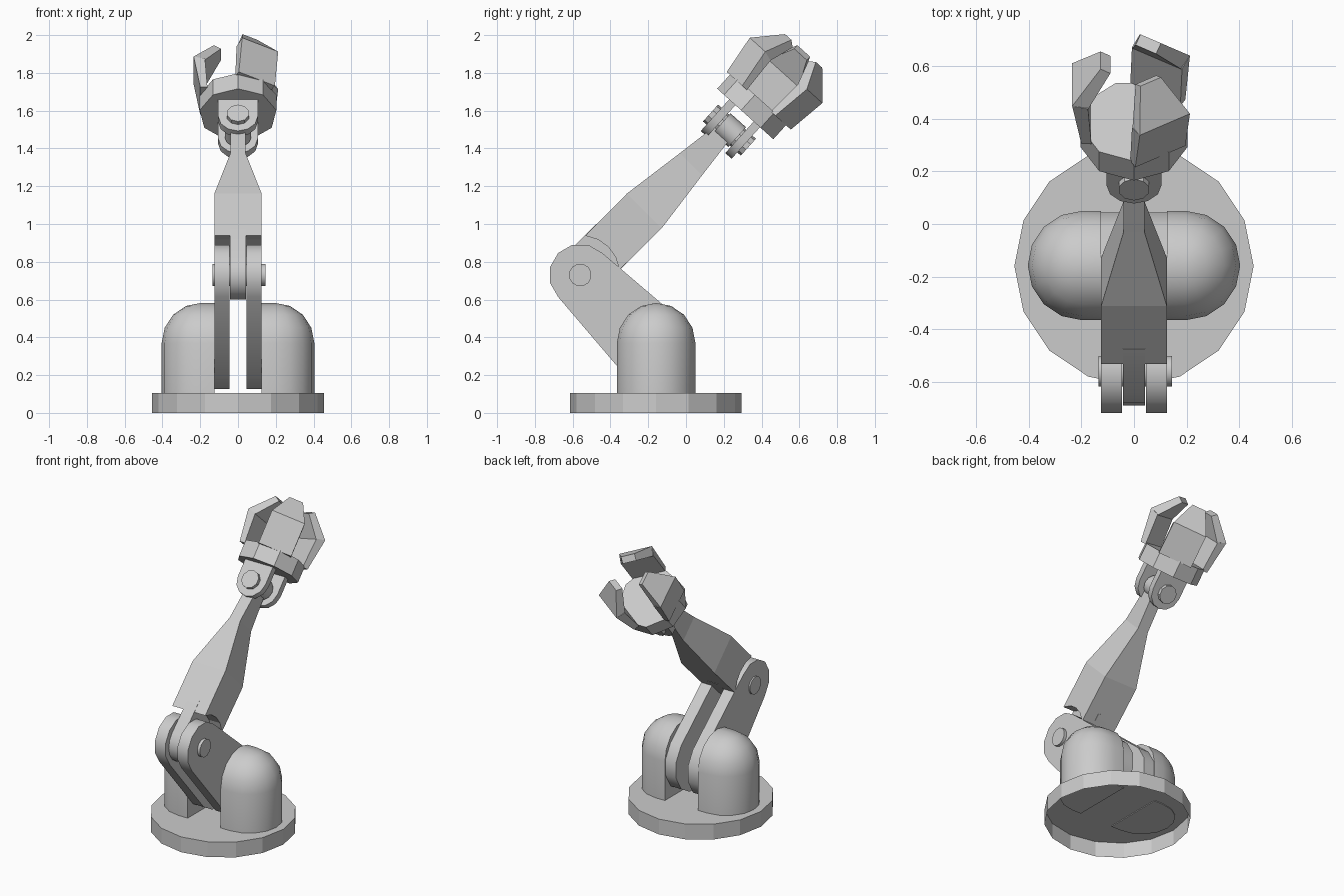
import bpy, bmesh
from math import sin, cos, pi, radians, sqrt
from mathutils import Matrix, Vector

if "Cube" in bpy.data.objects:
    bpy.data.objects.remove(bpy.data.objects["Cube"])

GREY = bpy.data.materials.new("light grey")
GREY.diffuse_color = (0.6, 0.6, 0.6, 1)
GREY.use_nodes = True
GREY.node_tree.nodes["Principled BSDF"].inputs["Base Color"].default_value = GREY.diffuse_color


def loft(name, rings, matrix=Matrix(), start=True, end=True, smooth=None):
    """Skin a stack of equal-length point rings, optionally capping the ends."""
    bm = bmesh.new()
    loops = [[bm.verts.new(matrix @ Vector(p)) for p in ring] for ring in rings]
    n = len(loops[0])
    for a, b in zip(loops, loops[1:]):
        for i in range(n):
            j = (i + 1) % n
            bm.faces.new((a[i], a[j], b[j], b[i]))
    if start:
        bm.faces.new(loops[0])
    if end:
        bm.faces.new(loops[-1])
    bmesh.ops.remove_doubles(bm, verts=bm.verts, dist=1e-4)
    bmesh.ops.recalc_face_normals(bm, faces=bm.faces)
    mesh = bpy.data.meshes.new(name)
    bm.to_mesh(mesh)
    bm.free()
    mesh.materials.append(GREY)
    ob = bpy.data.objects.new(name, mesh)
    bpy.context.collection.objects.link(ob)
    if smooth:
        bpy.ops.object.select_all(action='DESELECT')
        ob.select_set(True)
        bpy.context.view_layer.objects.active = ob
        bpy.ops.object.shade_smooth_by_angle(angle=radians(smooth))
    return ob


def prism(name, pts, lo, hi, matrix=Matrix(), **kw):
    return loft(name, [[(p, q, d) for p, q in pts] for d in (lo, hi)], matrix, **kw)


def arc(r, a0, a1, steps, cx=0.0):
    """Points on an arc, angles in degrees."""
    return [(cx + r * cos(radians(a0 + (a1 - a0) * i / steps)),
             r * sin(radians(a0 + (a1 - a0) * i / steps))) for i in range(steps + 1)]


def circle(r, n):
    return arc(r, 0, 360, n)[:-1]


def frame(y, z, deg):
    """Local X runs along deg in the side plane, local Y is its normal, local Z is world X."""
    c, s = cos(radians(deg)), sin(radians(deg))
    return Matrix(((0, 0, 1, 0), (c, -s, 0, y), (s, c, 0, z), (0, 0, 0, 1)))


# Round base, open underneath
prism("base", circle(0.455, 16), 0, 0.105, Matrix.Translation((0, -0.16, 0)),
      start=False, smooth=15)

# Domed shoulder housings
R, INNER, CENTRE = 0.208, 0.125, 0.196
for side, label in ((-1, "left"), (1, "right")):
    levels = [(0.1, R)] + [(0.37 + 0.212 * sin(t * pi / 8), R * cos(t * pi / 8)) for t in range(5)]
    rings = []
    for z, r in levels:
        outline = [(INNER, -r)] + arc(r, -90, 90, 8, CENTRE) + [(INNER, r)]
        rings.append([(side * x, y - 0.158, z) for x, y in outline])
    loft(label + "_shoulder_dome", rings, smooth=35)

# Twin lower arm plates from shoulder to elbow
ELBOW = (-0.56, 0.73)
lower = frame(*ELBOW, -45)
reach = 0.4 * sqrt(2)
plate = arc(0.165, 90, 270, 6) + arc(0.21, -90, 90, 6, reach)
for lo, hi, label in ((-0.125, -0.045, "left"), (0.045, 0.125, "right")):
    prism(label + "_lower_arm", plate, lo, hi, lower, smooth=35)
prism("elbow_pin", circle(0.06, 12), -0.135, 0.145, lower, smooth=35)

# Elbow tongue and tapering forearm, hollowed around the elbow
fore = frame(*ELBOW, 45)
prism("elbow_tongue", arc(0.13, 90, 270, 8) + [(0.25, -0.13), (0.25, 0.13)],
      -0.042, 0.042, fore, smooth=35)
cols = (-1, -0.5, 0, 0.5, 1)
rings = []
for s, t, w in ((None, 0.128, 0.125), (0.48, 0.13, 0.125), (0.83, 0.083, 0.04), (1.09, 0.05, 0.04)):
    pts = [(s or sqrt(0.21 ** 2 - (k * t) ** 2), k * t) for k in cols]
    rings.append([(a, b, w) for a, b in pts] + [(a, b, -w) for a, b in reversed(pts)])
body = loft("forearm", rings, fore, start=False)
# Curved strip closing the hollow end
strip = [[p for p in rings[0][:5]], [p for p in reversed(rings[0][5:])]]
bm = bmesh.new()
bm.from_mesh(body.data)
near = lambda p: min(bm.verts, key=lambda v: (v.co - fore @ Vector(p)).length)
top, bot = [[near(p) for p in row] for row in strip]
for i in range(4):
    bm.faces.new((top[i], top[i + 1], bot[i + 1], bot[i]))
bmesh.ops.recalc_face_normals(bm, faces=bm.faces)
bm.to_mesh(body.data)
bm.free()

# Wrist: fork plates, knuckle and pin, turned a quarter about the hand axis
HAND = 48
wrist = frame(0.23, 1.497, HAND) @ Matrix.Rotation(pi / 2, 4, 'X')
fork = arc(0.105, 90, 270, 6) + [(0.14, -0.105), (0.14, 0.105)]
for lo, hi, label in ((-0.11, -0.065, "upper"), (0.065, 0.11, "lower")):
    prism(label + "_wrist_fork", fork, lo, hi, wrist, smooth=35)
prism("wrist_knuckle", circle(0.07, 12), -0.055, 0.055, wrist, smooth=35)
prism("wrist_pin", circle(0.06, 10), -0.135, 0.135, wrist)

# Nine-sided palm
palm = frame(0.392, 1.66, HAND)
loft("palm", [[(a, y, z) for y, z in circle(0.206, 9)] for a in (-0.11, 0)], palm)

# Three two-piece fingers, evenly spaced
for turn, label in ((30, "upper"), (150, "lower"), (-90, "left")):
    m = palm @ Matrix.Rotation(radians(turn), 4, 'X')
    prism(label + "_finger_base",
          [(-0.01, 0.162), (-0.01, 0.2), (0.206, 0.235), (0.19, 0.175)], -0.11, 0.11, m)
    joint, tip = ((0.206, 0.235), (0.18, 0.178)), ((0.345, 0.127), (0.32, 0.09))
    loft(label + "_finger_tip",
         [[(o[0], o[1], w), (o[0], o[1], -w), (i[0], i[1], -w), (i[0], i[1], w)]
          for (o, i), w in ((joint, 0.11), (tip, 0.045))], m)
